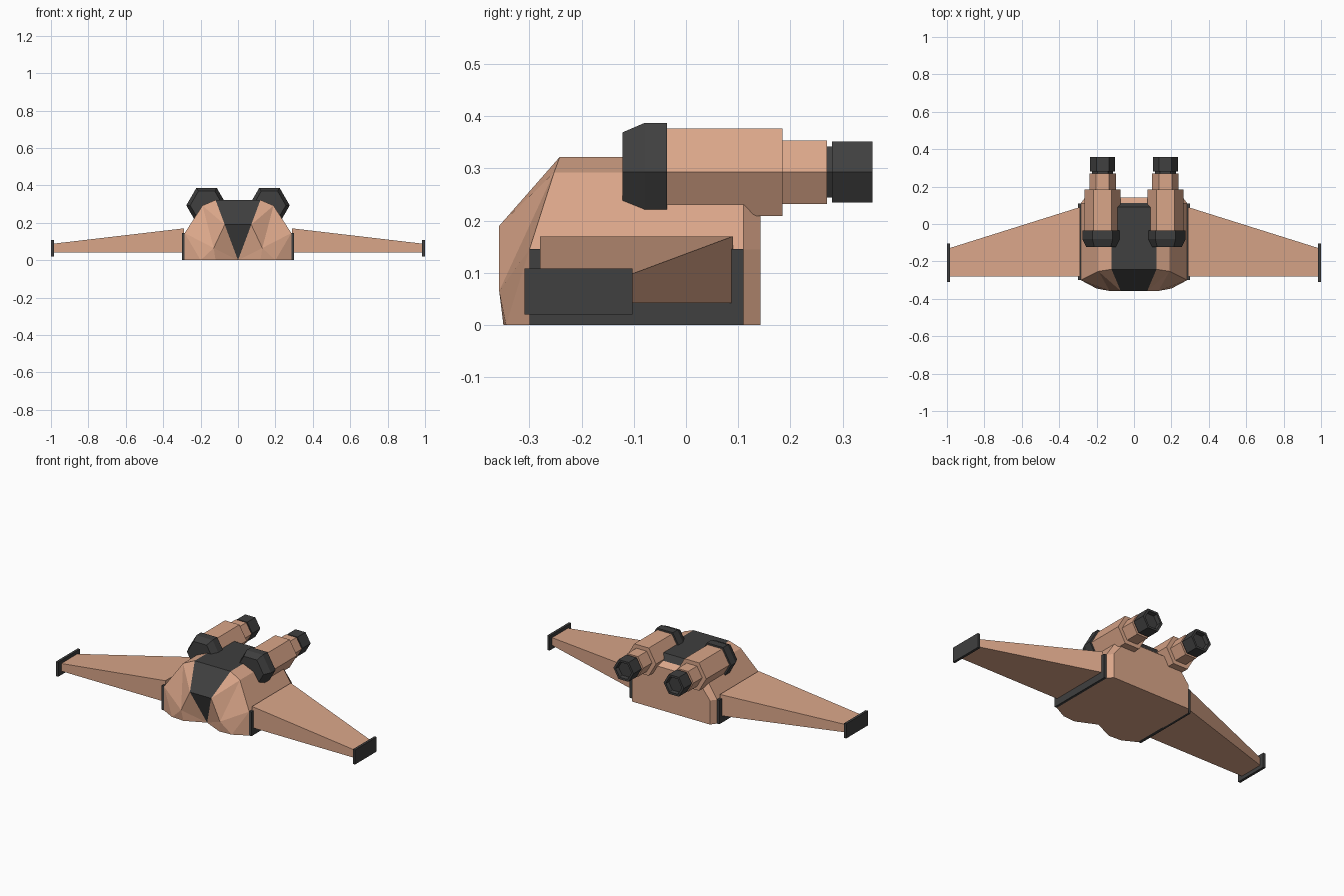
import bpy, bmesh, math

if "Cube" in bpy.data.objects:
    bpy.data.objects.remove(bpy.data.objects["Cube"])


def material(name, rgb):
    m = bpy.data.materials.new(name)
    m.diffuse_color = (*rgb, 1)
    m.use_nodes = True
    m.node_tree.nodes["Principled BSDF"].inputs["Base Color"].default_value = m.diffuse_color
    return m


TAN = material("tan_paint", (0.70, 0.38, 0.25))
DARK = material("dark_metal", (0.05, 0.05, 0.05))


def finish(bm, name, mat):
    bmesh.ops.remove_doubles(bm, verts=bm.verts, dist=1e-5)
    bmesh.ops.recalc_face_normals(bm, faces=bm.faces)
    me = bpy.data.meshes.new(name)
    bm.to_mesh(me)
    bm.free()
    me.materials.append(mat)
    ob = bpy.data.objects.new(name, me)
    bpy.context.collection.objects.link(ob)
    return ob


def mirrored(name, pts, faces, mat):
    """Half mesh from named points, reflected across x = 0 and welded."""
    bm = bmesh.new()
    for s in (1, -1):
        vs = {k: bm.verts.new((s * x, y, z)) for k, (x, y, z) in pts.items()}
        for f in faces:
            bm.faces.new([vs[k] for k in (f.split() if s > 0 else f.split()[::-1])])
    return finish(bm, name, mat)


def prism(name, ends, mat):
    """Box between rectangles (x, y0, y1, z0, z1)."""
    bm = bmesh.new()
    a, b = [[bm.verts.new((x, y, z)) for y, z in
             ((y0, z0), (y1, z0), (y1, z1), (y0, z1))] for x, y0, y1, z0, z1 in ends]
    bm.faces.new(a)
    bm.faces.new(b[::-1])
    for i in range(4):
        j = (i + 1) % 4
        bm.faces.new((a[j], a[i], b[i], b[j]))
    return finish(bm, name, mat)


def hex_tube(name, cx, cz, profile, mat):
    """Six-sided loft along y from (y, apothem) stations."""
    bm = bmesh.new()
    rings = []
    for y, ap in profile:
        r = ap / math.cos(math.pi / 6)
        rings.append([bm.verts.new((cx + r * math.cos(i * math.pi / 3), y,
                                    cz + r * math.sin(i * math.pi / 3))) for i in range(6)])
    bm.faces.new(rings[0])
    bm.faces.new(rings[-1][::-1])
    for a, b in zip(rings, rings[1:]):
        for i in range(6):
            j = (i + 1) % 6
            bm.faces.new((a[j], a[i], b[i], b[j]))
    return finish(bm, name, mat)


# Hull key points (right half): N nose, A/B bumper, P cheek, S side, K shoulder, C canopy rim
P = {
    "N": (0, -0.295, 0), "A": (0.12, -0.35, 0), "B": (0.20, -0.345, 0),
    "P": (0.13, -0.358, 0.065), "S0": (0.285, -0.30, 0), "S1": (0.285, -0.30, 0.145),
    "K": (0.19, -0.253, 0.292), "C0": (0.071, -0.358, 0.19), "C1": (0.12, -0.242, 0.322),
    "T0": (0.285, 0.11, 0), "T1": (0.285, 0.11, 0.145), "Kb": (0.19, 0.11, 0.292),
    "Cb": (0.12, 0.09, 0.322), "D": (0.10, 0.112, 0.285), "D0": (0, 0.112, 0.285),
    "R0": (0.26, 0.143, 0), "R1": (0.26, 0.143, 0.145), "Rk": (0.17, 0.143, 0.26),
    "Rm": (0, 0.143, 0.26), "Rb": (0, 0.143, 0),
}

# Fuselage
hull_faces = ["N A P", "N P C0", "A B P", "B S1 P", "B S0 S1", "P S1 K", "P K C0",
              "C0 K C1", "S0 T0 T1 S1", "S1 T1 Kb K", "K Kb Cb C1", "Cb Kb D",
              "T0 R0 R1 T1", "T1 R1 Rk Kb", "D Kb Rk", "D Rk Rm D0",
              "R0 Rb Rm Rk R1", "N Rb R0 T0 S0 B A"]
mirrored("fuselage", P, hull_faces, TAN)

# Canopy: undercut, windscreen, roof and rear slope
P2 = {k: P[k] for k in ("N", "C0", "C1", "Cb", "D", "D0")}
P2.update(M0=(0, -0.358, 0.19), M1=(0, -0.242, 0.322), Mb=(0, 0.09, 0.322))
mirrored("canopy", P2, ["N C0 M0", "M0 C0 C1 M1", "M1 C1 Cb Mb", "Mb Cb D D0"], DARK)

for s, side in ((1, "right"), (-1, "left")):
    # Wing with root and tip plates
    prism("wing_" + side, [(s * 0.29, -0.28, 0.09, 0.042, 0.17),
                           (s * 0.99, -0.28, -0.13, 0.042, 0.088)], TAN)
    prism("wing_root_plate_" + side, [(s * 0.28, -0.30, 0.11, 0, 0.146),
                                      (s * 0.30, -0.30, 0.11, 0, 0.146)], DARK)
    prism("wing_tip_plate_" + side, [(s * 0.985, -0.31, -0.103, 0.02, 0.108),
                                     (s * 1.0, -0.31, -0.103, 0.02, 0.108)], DARK)
    # Engine
    cx, cz = s * 0.168, 0.293
    hex_tube("engine_intake_" + side, cx, cz,
             [(-0.122, 0.076), (-0.08, 0.094), (-0.036, 0.094)], DARK)
    hex_tube("engine_body_" + side, cx, cz,
             [(-0.036, 0.084), (0.185, 0.084), (0.185, 0.061), (0.27, 0.061)], TAN)
    hex_tube("engine_nozzle_" + side, cx, cz,
             [(0.27, 0.049), (0.28, 0.049), (0.28, 0.0585), (0.357, 0.0585),
              (0.357, 0.046), (0.335, 0.042)], DARK)
